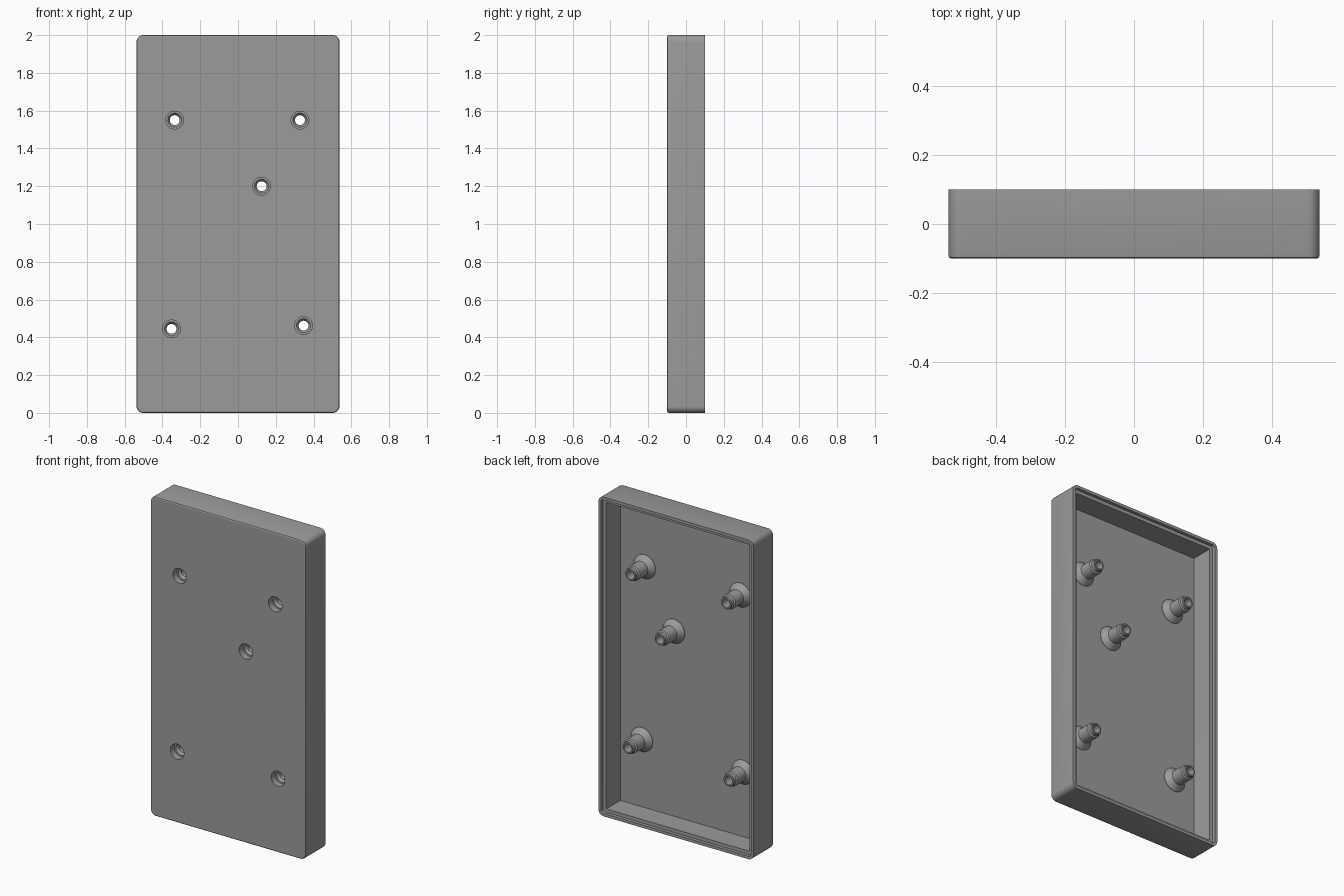
import bpy, bmesh, math

if "Cube" in bpy.data.objects:
    bpy.data.objects.remove(bpy.data.objects["Cube"])

grey = bpy.data.materials.new("mid grey plastic")
grey.diffuse_color = (0.33, 0.33, 0.33, 1)
grey.use_nodes = True
grey.node_tree.nodes["Principled BSDF"].inputs["Base Color"].default_value = grey.diffuse_color

HALF_W, HALF_H, CORNER = 0.537, 1.0, 0.035
POSTS = [(-0.335, 1.55), (0.328, 1.55), (0.125, 1.2), (-0.352, 0.445), (0.347, 0.462)]


def make(name, rings):
    """Skin a closed solid through a list of equal-length point rings."""
    bm = bmesh.new()
    loops = [[bm.verts.new(p) for p in ring] for ring in rings]
    n = len(loops[0])
    for a, b in zip(loops, loops[1:]):
        for i in range(n):
            bm.faces.new((a[i], a[(i + 1) % n], b[(i + 1) % n], b[i]))
    bm.faces.new(loops[0][::-1])
    bm.faces.new(loops[-1])
    bmesh.ops.recalc_face_normals(bm, faces=bm.faces)
    mesh = bpy.data.meshes.new(name)
    bm.to_mesh(mesh)
    bm.free()
    obj = bpy.data.objects.new(name, mesh)
    bpy.context.collection.objects.link(obj)
    mesh.materials.append(grey)
    return obj


def rounded_ring(inset, y, seg=8):
    r = max(CORNER - inset, 0.003)
    w, h = HALF_W - inset - r, HALF_H - inset - r
    pts = []
    for q, (sx, sz) in enumerate([(1, 1), (-1, 1), (-1, -1), (1, -1)]):
        for k in range(seg + 1):
            t = math.pi / 2 * (q + k / seg)
            pts.append((sx * w + r * math.cos(t), y, 1 + sz * h + r * math.sin(t)))
    return pts


def lathe(name, x, z, profile, seg=40):
    """Turn a (radius, y) profile about an axis running front to back."""
    turn = [2 * math.pi * i / seg for i in range(seg)]
    return make(name, [[(x + r * math.cos(t), y, z + r * math.sin(t)) for t in turn]
                       for r, y in profile])


def boolean(obj, tool, operation):
    mod = obj.modifiers.new(operation.lower(), 'BOOLEAN')
    mod.operation, mod.solver, mod.object = operation, 'EXACT', tool
    bpy.context.view_layer.objects.active = obj
    bpy.ops.object.modifier_apply(modifier=mod.name)
    bpy.data.objects.remove(tool)


# Tray: chamfered front edge, stepped lip around the open back
tray = make("case_tray", [rounded_ring(i, y) for i, y in [
    (0.008, -0.1), (0.002, -0.097), (0, -0.09), (0, 0.1), (0.018, 0.1),
    (0.018, 0.08), (0.04, 0.08), (0.04, -0.06)]])

# Screw posts: flared base, barrel, narrower locating tip; then the stepped bore
for x, z in POSTS:
    post = lathe("screw_post", x, z, [
        (0.075, -0.08), (0.075, -0.058), (0.046, -0.025), (0.046, 0.052),
        (0.037, 0.058), (0.037, 0.078), (0.034, 0.082)])
    boolean(tray, post, 'UNION')
    bore = lathe("screw_bore", x, z, [
        (0.047, -0.15), (0.047, -0.06), (0.037, -0.06), (0.026, -0.045), (0.026, 0.15)])
    boolean(tray, bore, 'DIFFERENCE')

bpy.ops.object.select_all(action='DESELECT')
tray.select_set(True)
bpy.context.view_layer.objects.active = tray
bpy.ops.object.shade_smooth_by_angle(angle=math.radians(25))
